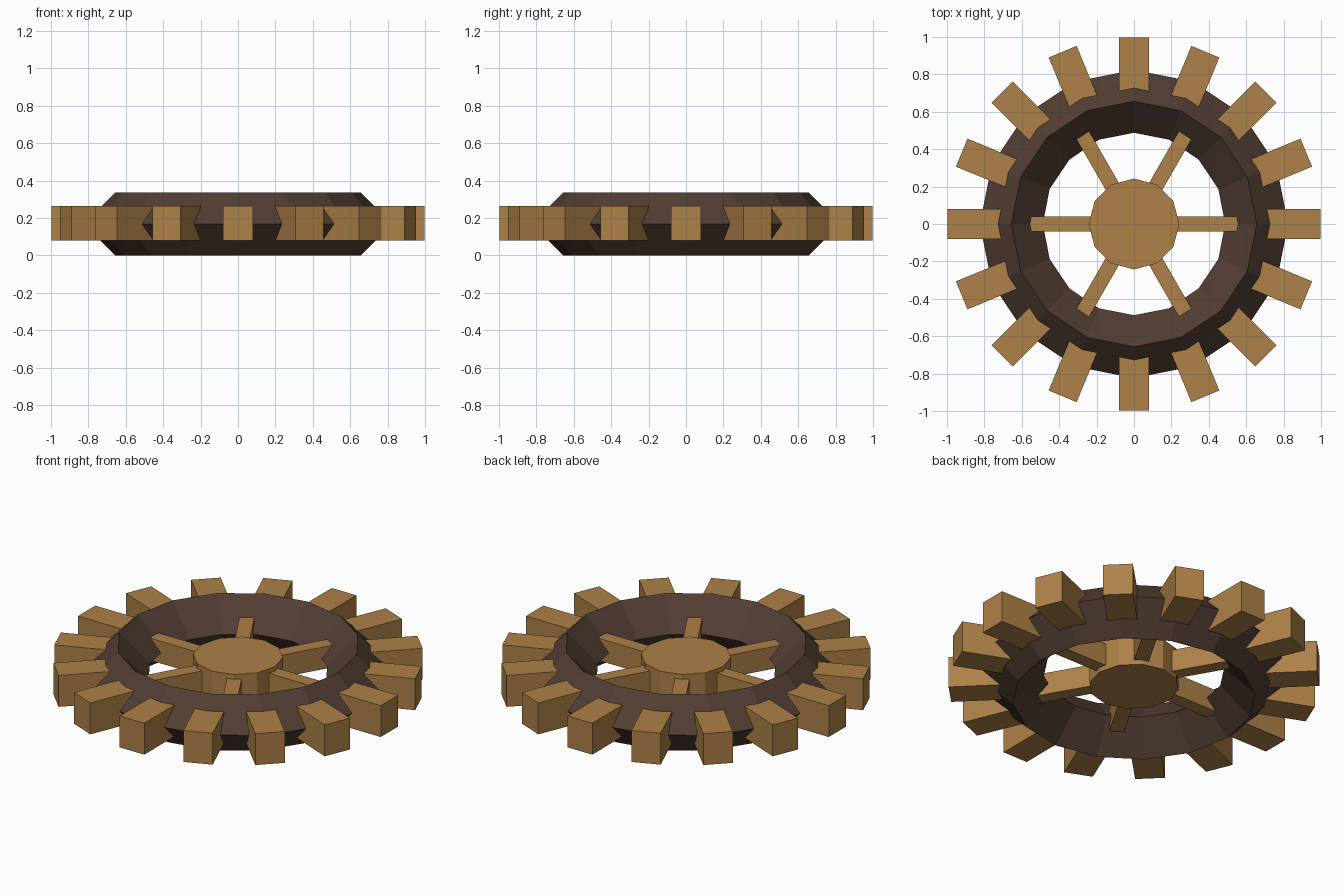
import bpy, bmesh
from math import cos, sin, pi
from mathutils import Matrix

if "Cube" in bpy.data.objects:
    bpy.data.objects.remove(bpy.data.objects["Cube"])

MID = 0.168  # centre height of the wheel


def material(name, color):
    m = bpy.data.materials.new(name)
    m.diffuse_color = color
    m.use_nodes = True
    m.node_tree.nodes["Principled BSDF"].inputs["Base Color"].default_value = m.diffuse_color
    return m


light_wood = material("light_wood", (0.42, 0.22, 0.065, 1))
dark_wood = material("dark_wood", (0.085, 0.048, 0.034, 1))


def make_object(name, bm, mat):
    bmesh.ops.recalc_face_normals(bm, faces=bm.faces)
    me = bpy.data.meshes.new(name)
    bm.to_mesh(me)
    bm.free()
    me.materials.append(mat)
    ob = bpy.data.objects.new(name, me)
    bpy.context.collection.objects.link(ob)
    return ob


def radial_bars(name, count, r0, r1, width, z0, z1, mat):
    """Boxes pointing outward, evenly spaced around the z axis."""
    for i in range(count):
        bm = bmesh.new()
        m = (Matrix.Rotation(2 * pi * i / count, 4, 'Z')
             @ Matrix.Translation(((r0 + r1) / 2, 0, (z0 + z1) / 2))
             @ Matrix.Diagonal((r1 - r0, width, z1 - z0, 1)))
        bmesh.ops.create_cube(bm, size=1, matrix=m)
        make_object(f"{name}_{i + 1}", bm, mat)


# Rim: 16-sided ring with a diamond cross-section
SEG, R, r = 16, 0.656, 0.168
bm = bmesh.new()
rings = []
for i in range(SEG):
    a = 2 * pi * i / SEG
    ring = []
    for j in range(4):
        d = R + r * cos(j * pi / 2)
        ring.append(bm.verts.new((d * cos(a), d * sin(a), MID + r * sin(j * pi / 2))))
    rings.append(ring)
for i in range(SEG):
    p, q = rings[i], rings[(i + 1) % SEG]
    for j in range(4):
        k = (j + 1) % 4
        bm.faces.new((p[j], q[j], q[k], p[k]))
make_object("rim", bm, dark_wood)

# Hub: 12-sided drum
bm = bmesh.new()
bmesh.ops.create_cone(bm, cap_ends=True, segments=12, radius1=0.243, radius2=0.243,
                      depth=0.187, matrix=Matrix.Translation((0, 0, 0.1715)))
make_object("hub", bm, light_wood)

# Spokes and outer teeth
radial_bars("spoke", 6, 0.15, 0.6, 0.08, 0.105, 0.237, light_wood)
radial_bars("tooth", 16, 0.64, 0.997, 0.162, 0.078, 0.265, light_wood)
